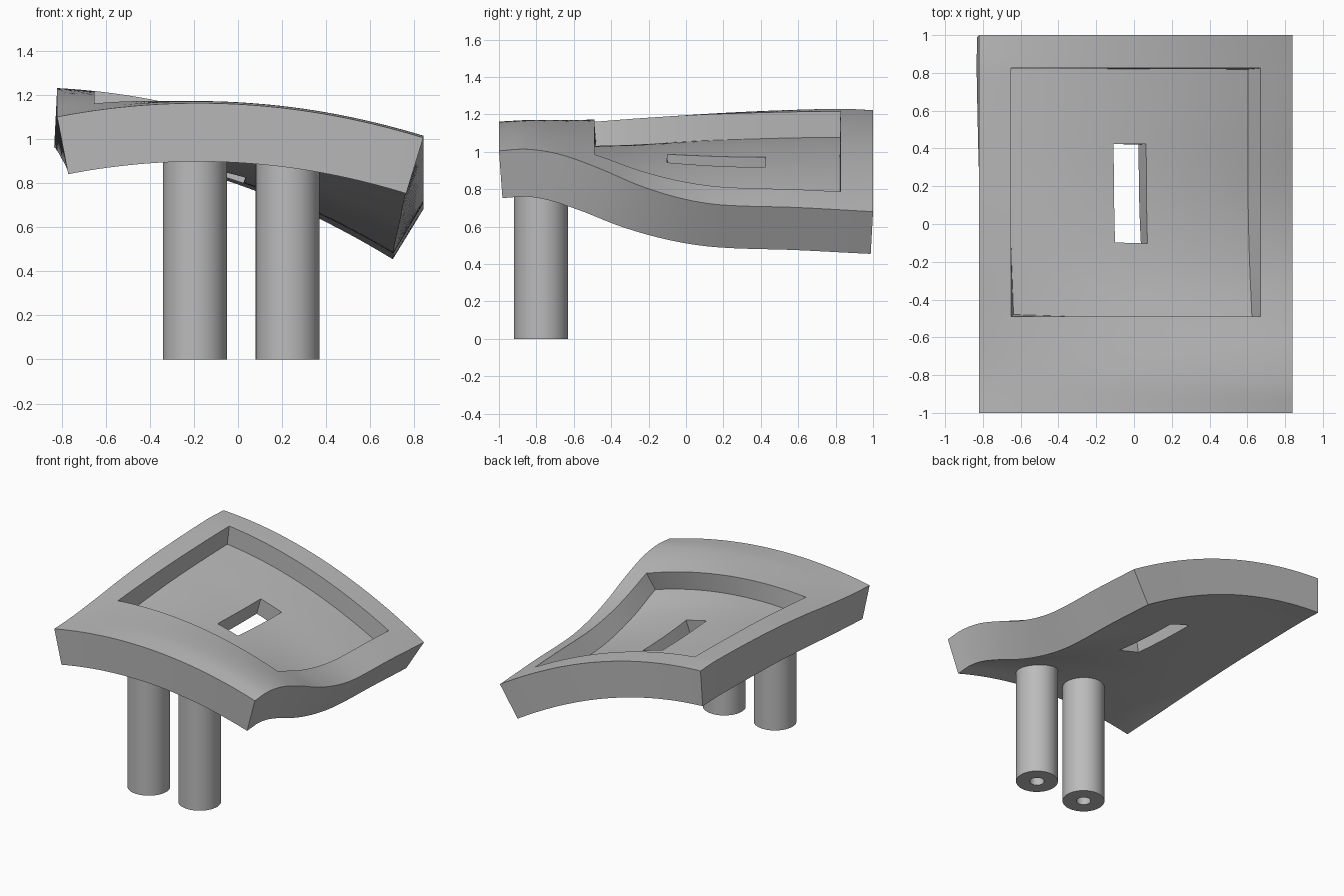
import bpy, bmesh, math
from mathutils import Vector

if "Cube" in bpy.data.objects:
    bpy.data.objects.remove(bpy.data.objects["Cube"])

gray = bpy.data.materials.new("plain gray")
gray.use_nodes = True
gray.diffuse_color = (0.5, 0.5, 0.5, 1)
gray.node_tree.nodes["Principled BSDF"].inputs["Base Color"].default_value = (0.5, 0.5, 0.5, 1)

THICK, RECESS = 0.265, 0.14
# Height profiles along y for the left edge, centre line and right edge
LEFT = [(-1, 1.10), (-0.8, 1.11), (-0.5, 1.14), (-0.2, 1.175), (0.2, 1.208), (0.8, 1.23), (1, 1.223)]
MID = [(-1, 1.157), (-0.8, 1.166), (-0.5, 1.148), (-0.2, 1.115), (0.2, 1.09), (0.6, 1.083), (1, 1.073)]
RIGHT = [(-1, 1.005), (-0.85, 1.014), (-0.67, 0.985), (-0.46, 0.91), (-0.25, 0.82),
         (-0.03, 0.752), (0.18, 0.717), (0.6, 0.702), (1, 0.68)]


def smooth_curve(points, y):
    """Smooth cubic through the profile points."""
    n = len(points)

    def slope(i):
        a, b = points[max(i - 1, 0)], points[min(i + 1, n - 1)]
        return (b[1] - a[1]) / (b[0] - a[0])

    i = 0
    while i < n - 2 and y > points[i + 1][0]:
        i += 1
    (y0, z0), (y1, z1) = points[i], points[i + 1]
    h = y1 - y0
    t = (y - y0) / h
    return (z0 * (1 + 2 * t) * (1 - t) ** 2 + slope(i) * h * t * (1 - t) ** 2
            + z1 * t * t * (3 - 2 * t) + slope(i + 1) * h * t * t * (t - 1))


def height(x, y):
    l, m, r = (smooth_curve(p, y) for p in (LEFT, MID, RIGHT))
    a, b = -0.82, 0.84
    return (l * x * (x - b) / (a * (a - b)) + m * (x - a) * (x - b) / (a * b)
            + r * x * (x - a) / (b * (b - a)))


def surface(x, y, depth):
    """Point at a depth below the top skin, measured along its normal."""
    e = 0.02
    dx = (height(x + e, y) - height(x - e, y)) / (2 * e)
    y0, y1 = max(y - e, -1), min(y + e, 1)
    dy = (height(x, y1) - height(x, y0)) / (y1 - y0)
    return Vector((x, y, height(x, y))) - Vector((-dx, -dy, 1)).normalized() * depth


def divide(stops, step):
    out = [stops[0]]
    for a, b in zip(stops, stops[1:]):
        n = max(1, round((b - a) / step))
        out += [a + (b - a) * k / n for k in range(1, n + 1)]
    return out


def finish(name, bm):
    bmesh.ops.recalc_face_normals(bm, faces=bm.faces)
    mesh = bpy.data.meshes.new(name)
    bm.to_mesh(mesh)
    bm.free()
    mesh.materials.append(gray)
    obj = bpy.data.objects.new(name, mesh)
    bpy.context.collection.objects.link(obj)
    bpy.ops.object.select_all(action='DESELECT')
    obj.select_set(True)
    bpy.context.view_layer.objects.active = obj
    bpy.ops.object.shade_smooth_by_angle(angle=math.radians(35))


# Curved panel with a recessed tray and a slot through it
tray_x, tray_y = (-0.65, 0.67), (-0.49, 0.825)
slot_x, slot_y = (-0.07, 0.11), (-0.09, 0.425)
xs = divide([-0.82, tray_x[0], *slot_x, tray_x[1], 0.84], 0.04)
ys = divide([-1, tray_y[0], *slot_y, tray_y[1], 1], 0.04)


def cell_depth(i, j):
    if not (0 <= i < len(xs) - 1 and 0 <= j < len(ys) - 1):
        return THICK
    x, y = (xs[i] + xs[i + 1]) / 2, (ys[j] + ys[j + 1]) / 2
    if slot_x[0] < x < slot_x[1] and slot_y[0] < y < slot_y[1]:
        return THICK
    if tray_x[0] < x < tray_x[1] and tray_y[0] < y < tray_y[1]:
        return RECESS
    return 0


bm = bmesh.new()
cache = {}


def vert(i, j, d):
    if (i, j, d) not in cache:
        cache[i, j, d] = bm.verts.new(surface(xs[i], ys[j], d))
    return cache[i, j, d]


def wall(p, q, d0, d1):
    if d0 != d1:
        bm.faces.new([vert(*p, d0), vert(*q, d0), vert(*q, d1), vert(*p, d1)])


for i in range(len(xs)):
    for j in range(len(ys)):
        d = cell_depth(i, j)
        if d < THICK:
            for level in (d, THICK):
                bm.faces.new([vert(i, j, level), vert(i + 1, j, level),
                              vert(i + 1, j + 1, level), vert(i, j + 1, level)])
        if j < len(ys) - 1:
            wall((i, j), (i, j + 1), cell_depth(i - 1, j), d)
        if i < len(xs) - 1:
            wall((i, j), (i + 1, j), cell_depth(i, j - 1), d)
finish("curved_panel", bm)

# Two round legs, each with a bore up the middle
for name, x in (("right_leg", -0.195), ("left_leg", 0.225)):
    bm = bmesh.new()
    centre = Vector((x, -0.775, 0))
    ring = [bm.verts.new(centre + Vector(p)) for p in
            ((0.05, 0, 0), (0.145, 0, 0), (0.145, 0, 0.96), (0.05, 0, 0.96))]
    edges = [bm.edges.new((ring[k], ring[(k + 1) % 4])) for k in range(4)]
    bmesh.ops.spin(bm, geom=ring + edges, cent=centre, axis=(0, 0, 1),
                   angle=math.tau, steps=48)
    bmesh.ops.remove_doubles(bm, verts=bm.verts, dist=0.0005)
    finish(name, bm)
